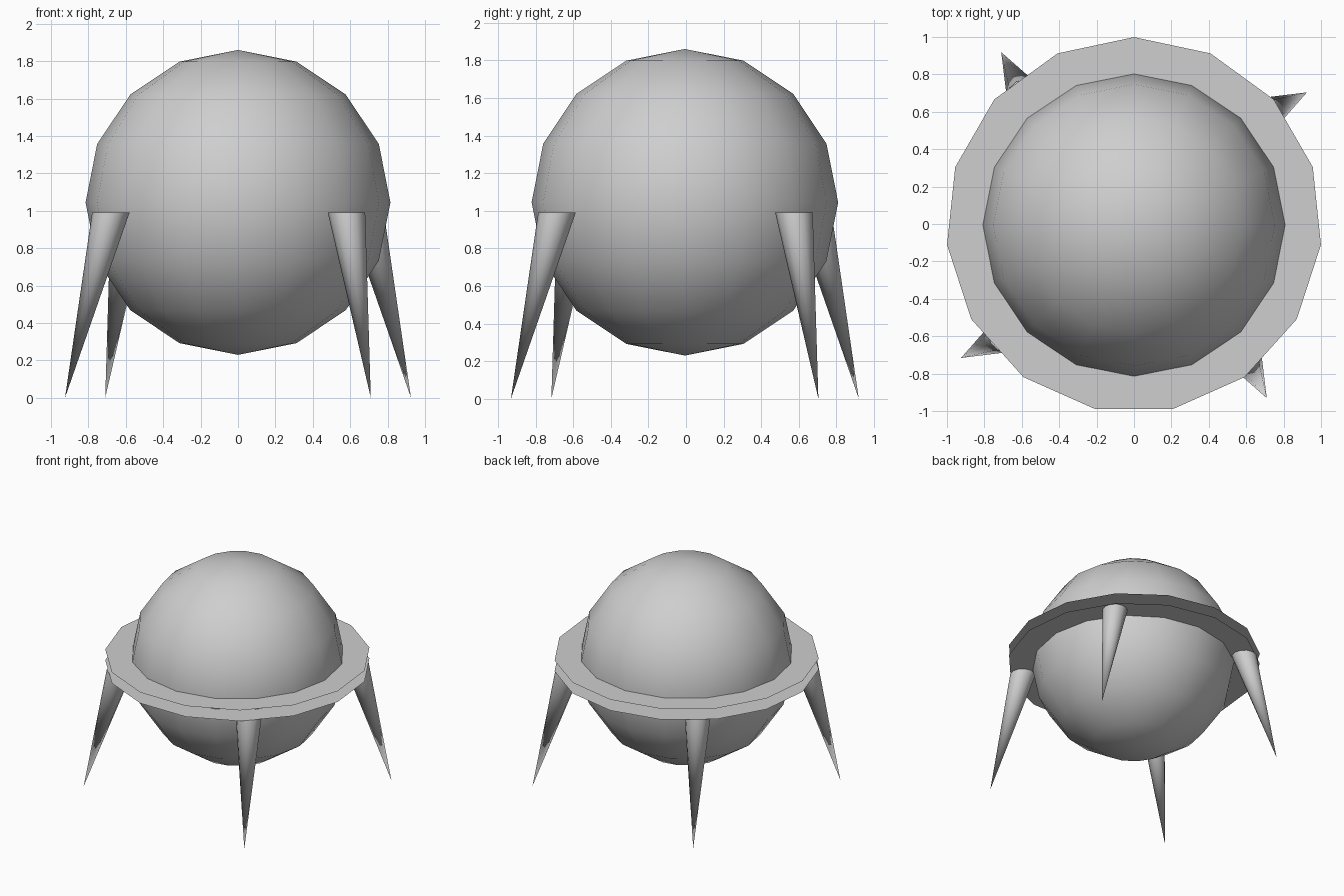
import bpy
import bmesh
import math
from mathutils import Matrix, Vector

cube = bpy.data.objects.get("Cube")
if cube:
    bpy.data.objects.remove(cube, do_unlink=True)

CENTRE_Y = -0.006
RING_LOW, RING_HIGH = 0.99, 1.08

grey = bpy.data.materials.new("light_grey")
grey.use_nodes = True
colour = (0.62, 0.62, 0.62, 1)
grey.diffuse_color = colour
grey.node_tree.nodes["Principled BSDF"].inputs["Base Color"].default_value = colour


def finish(obj, name):
    obj.name = name
    obj.data.materials.append(grey)


# Round body
bpy.ops.mesh.primitive_uv_sphere_add(segments=16, ring_count=8, radius=0.815,
                                     location=(0, CENTRE_Y, 1.045))
finish(bpy.context.object, "body")
bpy.ops.object.shade_smooth()

# Two thin flat discs around the middle, open between them
for name, z in (("lower_ring", RING_LOW), ("upper_ring", RING_HIGH)):
    bpy.ops.mesh.primitive_circle_add(vertices=15, radius=1.005, fill_type='NGON',
                                      location=(0, CENTRE_Y, z))
    finish(bpy.context.object, name)


# Slanted spike legs: level round top under the lower disc, tip on the floor
def leg(name, turn):
    top, tip = Vector((0.58, -0.68, 0)), Vector((0.71, -0.925, 0))
    bm = bmesh.new()
    bmesh.ops.create_cone(bm, cap_ends=True, segments=12, radius1=0.1, radius2=0,
                          depth=RING_LOW)
    bmesh.ops.rotate(bm, verts=bm.verts, matrix=Matrix.Rotation(math.pi, 3, 'X'))
    bmesh.ops.remove_doubles(bm, verts=bm.verts, dist=0.0001)
    for v in bm.verts:
        v.co.z += RING_LOW / 2
        v.co += tip.lerp(top, v.co.z / RING_LOW)
    bmesh.ops.rotate(bm, verts=bm.verts, matrix=Matrix.Rotation(turn, 3, 'Z'))
    mesh = bpy.data.meshes.new(name)
    bm.to_mesh(mesh)
    bm.free()
    obj = bpy.data.objects.new(name, mesh)
    obj.location.y = CENTRE_Y
    bpy.context.collection.objects.link(obj)
    finish(obj, name)
    bpy.ops.object.select_all(action='DESELECT')
    obj.select_set(True)
    bpy.context.view_layer.objects.active = obj
    bpy.ops.object.shade_smooth_by_angle(angle=math.radians(50))


names = ("front_left_leg", "back_left_leg", "back_right_leg", "front_right_leg")
for i, name in enumerate(names):
    leg(name, i * math.pi / 2)
